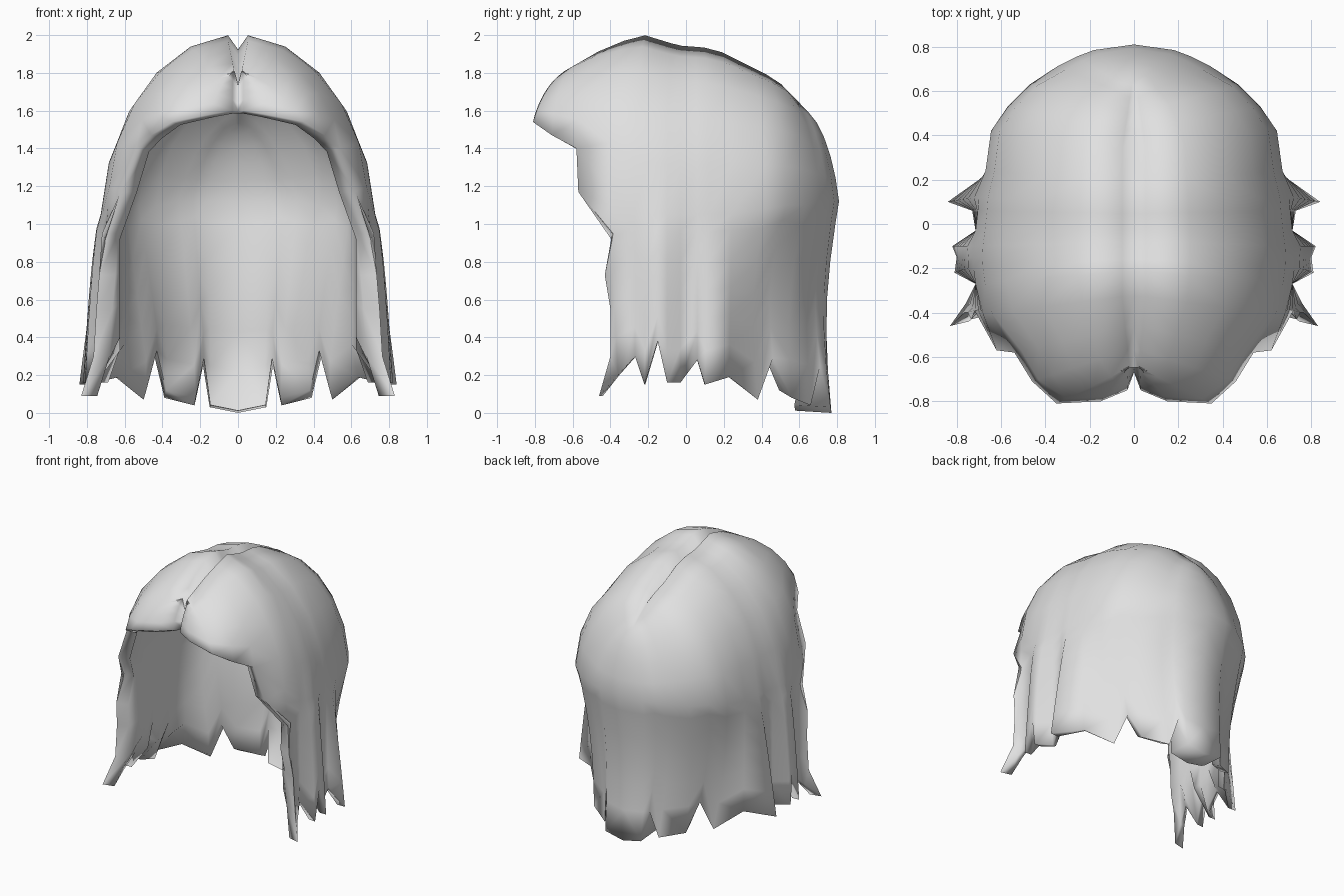
import bpy, bmesh, math
from mathutils import Vector

if "Cube" in bpy.data.objects:
    bpy.data.objects.remove(bpy.data.objects["Cube"])

# Height of the hair ridge beside the parting, as (y, z)
RIDGE = [(-0.82, 1.58), (-0.66, 1.80), (-0.40, 1.95), (-0.22, 2.0), (-0.04, 1.945),
         (0.15, 1.93), (0.48, 1.765), (0.66, 1.58)]
# Widest points of the hair, back centre to front lock
RIM = [(0, .81, 1.12), (.18, .785, 1.12), (.26, .755, 1.12), (.34, .715, 1.12), (.47, .63, 1.1),
       (.57, .53, 1.1), (.645, .42, 1.08), (.67, .24, 1.05), (.70, .12, 1.05), (.705, .06, 1.05),
       (.715, -.03, 1.05), (.725, -.10, 1.05), (.727, -.15, 1.05), (.725, -.20, 1.05), (.715, -.27, 1.07),
       (.68, -.41, 1.2), (.54, -.58, 1.4)]
# Jagged hem under those points
HEM = [(0, .77, .0), (.15, .765, .03), (.185, .71, .25), (.23, .66, .04), (.39, .56, .08),
       (.44, .46, .29), (.50, .38, .07), (.65, .23, .19), (.84, .10, .15), (.73, .06, .28),
       (.715, -.03, .16), (.82, -.10, .16), (.80, -.15, .38), (.81, -.22, .15), (.715, -.27, .30),
       (.76, -.36, .20), (.83, -.46, .09)]
SWELL = {8: .8, 11: .55, 12: .55, 13: .55}   # columns that bulge outward as pleats
# Lower edge of the fringe, out to the centre
FRINGE = [(.46, -.71, 1.47), (.35, -.81, 1.54), (.15, -.80, 1.58), (.03, -.75, 1.6), (0, -.67, 1.6)]
# Front edge of the face-framing lock
LOCK = [(.62, -.57, 1.17), (.72, -.39, .95), (.735, -.43, .73), (.75, -.40, .55), (.765, -.40, .30), HEM[-1]]
STEPS = [.1, .28, .45, .62, .8, 1]
ARC = [0, 18, 36, 54, 72, 90]


def ridge_z(y):
    for (y0, z0), (y1, z1) in zip(RIDGE, RIDGE[1:]):
        if y <= y1:
            return z0 + (z1 - z0) * (y - y0) / (y1 - y0)
    return RIDGE[-1][1]


def inset(p, top, amount=1.0):
    """Point on the lining behind an outer point."""
    q = Vector((min(p.x * .92, .625), p.y * .93, p.z - .08 * top))
    return p.lerp(q, amount)


rims = RIM + FRINGE
last = len(RIM) - 1
outer, lining = [], []
for j, r in enumerate(rims):
    r = Vector(r)
    py = -.61 if j == len(rims) - 1 else r.y * .8
    fade = max(0, min(1, (.64 - py) / .3))
    narrow = max(.25, min(1, (py + .75) / .4))
    centre = r.x == 0
    z = ridge_z(py)
    valley = Vector((0, py, z - .075 * fade))
    ridge = Vector((0 if centre else .008 + .045 * fade * narrow, py, valley.z if centre else z))
    col, inner = [valley], [inset(valley, 1)]
    # Dome arc from the ridge to the rim, flatter at the back and the fringe
    flat = .42 if j < 4 else .55 if j > last + 1 else .1
    for a in ARC:
        s, c = math.sin(math.radians(a)), math.cos(math.radians(a))
        s += (a / 90 - s) * flat
        c += (1 - a / 90 - c) * flat
        p = Vector((ridge.x + (r.x - ridge.x) * s, ridge.y + (r.y - ridge.y) * s, r.z + (ridge.z - r.z) * c))
        col.append(p)
        q = inset(p, c)
        if j >= last and a == 90:      # rolled lip of the fringe
            q = Vector((p.x * .87, p.y * .96, p.z - .015))
        inner.append(q)
    # Hanging lengths down to the hem
    if j <= last:
        h = Vector(HEM[j])
        for i, t in enumerate(STEPS):
            p = Vector(LOCK[i]) if j == last else r.lerp(h, t)
            if j in SWELL:
                p.x = r.x + (h.x - r.x) * t ** SWELL[j]
            if j < 7:
                p.y -= .045 * math.sin(math.pi * t)
            col.append(p)
            q = inset(p, 0, 1 if t < 1 else .3)
            if j == last:             # thick front edge of the lock
                q = p + Vector((-.085, .02, 0))
            if t == 1 and j < 7:      # back ends curl under
                q.y = p.y * (.75 if j < 2 else .88)
                q.z += .012 if j < 2 else .04
            inner.append(q)
    outer.append(col)
    lining.append(inner)

bm = bmesh.new()
ov = [[bm.verts.new(p) for p in c] for c in outer]
iv = [[bm.verts.new(p) for p in c] for c in lining]
for j in range(len(rims) - 1):
    for i in range(min(len(ov[j]), len(ov[j + 1])) - 1):
        bm.faces.new((ov[j][i], ov[j][i + 1], ov[j + 1][i + 1], ov[j + 1][i]))
        bm.faces.new((iv[j][i], iv[j + 1][i], iv[j + 1][i + 1], iv[j][i + 1]))
# Rim along the hem, up the front lock and along the fringe
n = len(ARC)
path = [(j, len(ov[j]) - 1) for j in range(last + 1)]
path += [(last, i) for i in range(n + len(STEPS) - 1, n - 1, -1)]
path += [(j, n) for j in range(last + 1, len(rims))]
for (a, b), (c, d) in zip(path, path[1:]):
    bm.faces.new((ov[a][b], iv[a][b], iv[c][d], ov[c][d]))
bmesh.ops.remove_doubles(bm, verts=bm.verts, dist=.0005)
bmesh.ops.recalc_face_normals(bm, faces=bm.faces)
# Outside faces must point away from the head
f = max(bm.faces, key=lambda f: f.calc_center_median().x)
if f.normal.x < 0:
    bmesh.ops.reverse_faces(bm, faces=bm.faces)

mesh = bpy.data.meshes.new("hair")
bm.to_mesh(mesh)
bm.free()
hair = bpy.data.objects.new("hair", mesh)
bpy.context.collection.objects.link(hair)
mat = bpy.data.materials.new("light grey")
mat.diffuse_color = (.75, .75, .75, 1)
mat.use_nodes = True
mat.node_tree.nodes["Principled BSDF"].inputs["Base Color"].default_value = mat.diffuse_color
mesh.materials.append(mat)
mirror = hair.modifiers.new("mirror", 'MIRROR')
mirror.use_clip = True
mirror.merge_threshold = .001
bpy.context.view_layer.objects.active = hair
hair.select_set(True)
bpy.ops.object.shade_smooth_by_angle(angle=math.radians(110))
